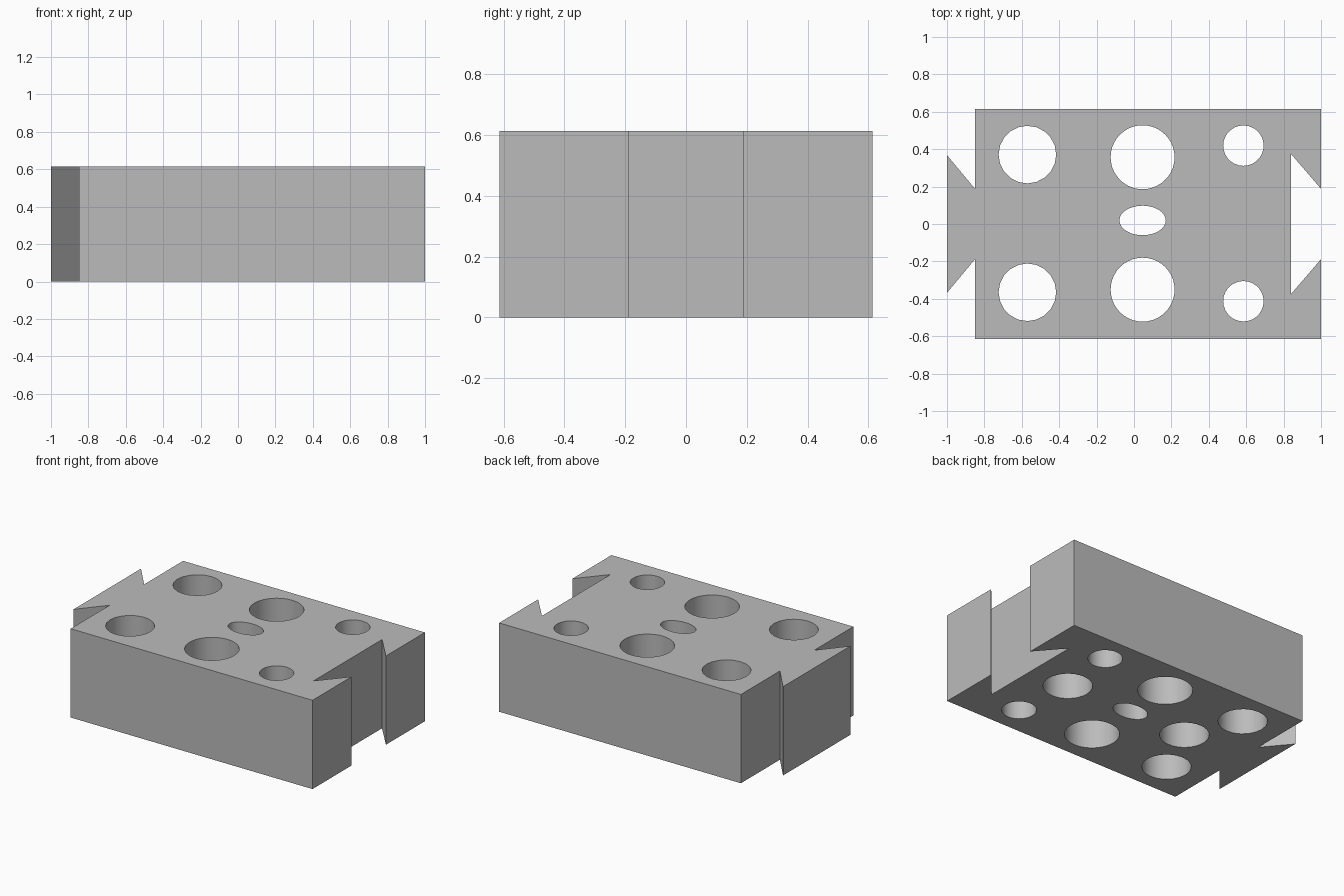
import bpy, bmesh, math
from mathutils import Matrix

cube = bpy.data.objects.get("Cube")
if cube:
    bpy.data.objects.remove(cube, do_unlink=True)

HEIGHT = 0.614
HALF_DEPTH = 0.614

stone = bpy.data.materials.new("stone_grey")
stone.use_nodes = True
grey = (0.5, 0.5, 0.5, 1)
stone.diffuse_color = grey
stone.node_tree.nodes["Principled BSDF"].inputs["Base Color"].default_value = grey


def add_object(name, bm):
    bmesh.ops.recalc_face_normals(bm, faces=bm.faces)
    mesh = bpy.data.meshes.new(name)
    bm.to_mesh(mesh)
    bm.free()
    mesh.materials.append(stone)
    obj = bpy.data.objects.new(name, mesh)
    bpy.context.collection.objects.link(obj)
    return obj


# Block outline: dovetail tongue on one end, matching socket on the other
half = [(1, HALF_DEPTH), (-0.85, HALF_DEPTH), (-0.85, 0.188), (-1, 0.368)]
socket = [(0.84, 0.374), (1, 0.188)]
upper = socket + half
outline = upper + [(x, -y) for x, y in reversed(upper)]
bm = bmesh.new()
base = bm.faces.new([bm.verts.new((x, y, 0)) for x, y in outline])
side = bmesh.ops.extrude_face_region(bm, geom=[base])
tops = [g for g in side["geom"] if isinstance(g, bmesh.types.BMVert)]
bmesh.ops.translate(bm, verts=tops, vec=(0, 0, HEIGHT))
block = add_object("interlocking_block", bm)


# Hole cutters: one upright cylinder each, starting just below the block
def hole_cutter(x, y, rx, ry, sides, top):
    bottom = -0.1
    bm = bmesh.new()
    bmesh.ops.create_cone(bm, cap_ends=True, segments=sides, radius1=1, radius2=1, depth=1)
    scale = Matrix.Diagonal((rx, ry, top - bottom, 1))
    bm.transform(Matrix.Translation((x, y, (top + bottom) / 2)) @ scale)
    cutter = add_object("hole_cutter", bm)
    cutter.hide_render = True
    return cutter


THROUGH = HEIGHT + 0.1
BLIND = 0.4
cutters = [hole_cutter(0.046, 0.019, 0.124, 0.079, 32, THROUGH)]
for x, y, r, sides in [(-0.57, 0.368, 0.154, 20), (0.046, 0.354, 0.171, 40), (0.585, 0.416, 0.108, 28)]:
    for sign in (1, -1):
        cutters.append(hole_cutter(x, sign * y + 0.003, r, r, sides, THROUGH))

# Blind pockets open only on the underside
for x in (-0.4, 0.545):
    cutters.append(hole_cutter(x, 0.01, 0.154, 0.154, 32, BLIND))

for cutter in cutters:
    cut = block.modifiers.new("hole", "BOOLEAN")
    cut.operation = "DIFFERENCE"
    cut.solver = "EXACT"
    cut.object = cutter

# Apply the cuts and discard the cutters
bpy.context.view_layer.update()
evaluated = block.evaluated_get(bpy.context.evaluated_depsgraph_get())
carved = bpy.data.meshes.new_from_object(evaluated)
block.modifiers.clear()
block.data = carved
for cutter in cutters:
    bpy.data.objects.remove(cutter, do_unlink=True)

bpy.ops.object.select_all(action="DESELECT")
block.select_set(True)
bpy.context.view_layer.objects.active = block
bpy.ops.object.shade_smooth_by_angle(angle=math.radians(30))
